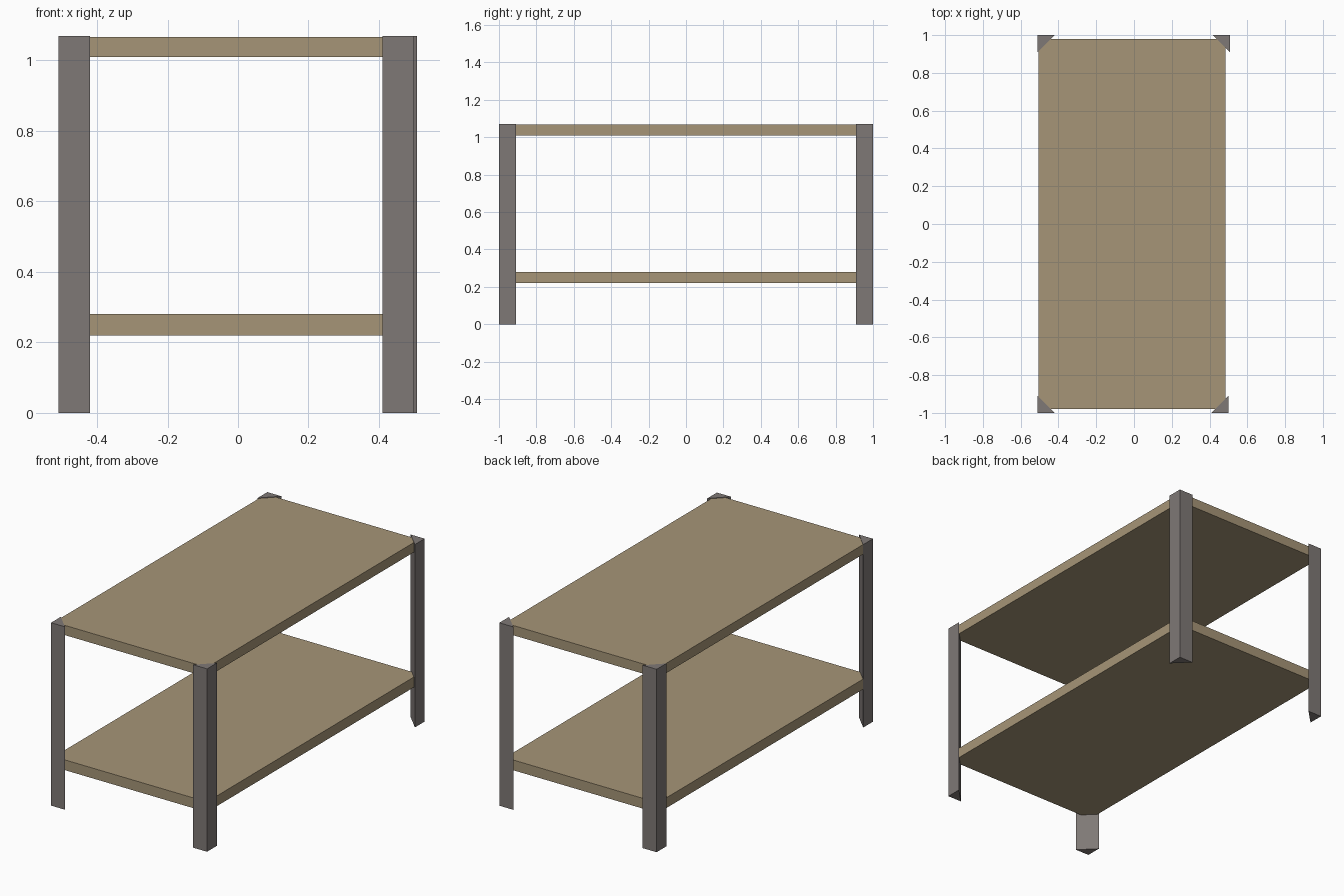
import bpy
import bmesh

if "Cube" in bpy.data.objects:
    bpy.data.objects.remove(bpy.data.objects["Cube"])


def material(name, rgb):
    m = bpy.data.materials.new(name)
    m.diffuse_color = (*rgb, 1.0)
    m.use_nodes = True
    m.node_tree.nodes["Principled BSDF"].inputs["Base Color"].default_value = m.diffuse_color
    return m


wood = material("tan wood", (0.38, 0.30, 0.185))
metal = material("grey metal", (0.212, 0.190, 0.182))


def prism(name, outline, z0, z1, mat):
    """Extrude a flat outline from z0 to z1."""
    bm = bmesh.new()
    face = bm.faces.new([bm.verts.new((x, y, z0)) for x, y in outline])
    ext = bmesh.ops.extrude_face_region(bm, geom=[face])
    for v in ext["geom"]:
        if isinstance(v, bmesh.types.BMVert):
            v.co.z = z1
    bmesh.ops.recalc_face_normals(bm, faces=bm.faces)
    mesh = bpy.data.meshes.new(name)
    bm.to_mesh(mesh)
    bm.free()
    mesh.materials.append(mat)
    obj = bpy.data.objects.new(name, mesh)
    bpy.context.collection.objects.link(obj)
    return obj


# Two flat boards
board = [(-0.505, -0.98), (0.485, -0.98), (0.485, 0.98), (-0.505, 0.98)]
prism("table_top", board, 1.01, 1.067, wood)
prism("lower_shelf", board, 0.22, 0.28, wood)

# Triangular corner legs, the right angle on the outside
LEG = 0.09
corners = {
    "front_left_leg": (-0.51, -1.0),
    "front_right_leg": (0.50, -1.0),
    "back_left_leg": (-0.51, 1.0),
    "back_right_leg": (0.508, 1.0),
}
for name, (x, y) in corners.items():
    sx = -1 if x > 0 else 1
    sy = -1 if y > 0 else 1
    prism(name, [(x, y), (x + sx * LEG, y), (x, y + sy * LEG)], 0.0, 1.07, metal)
